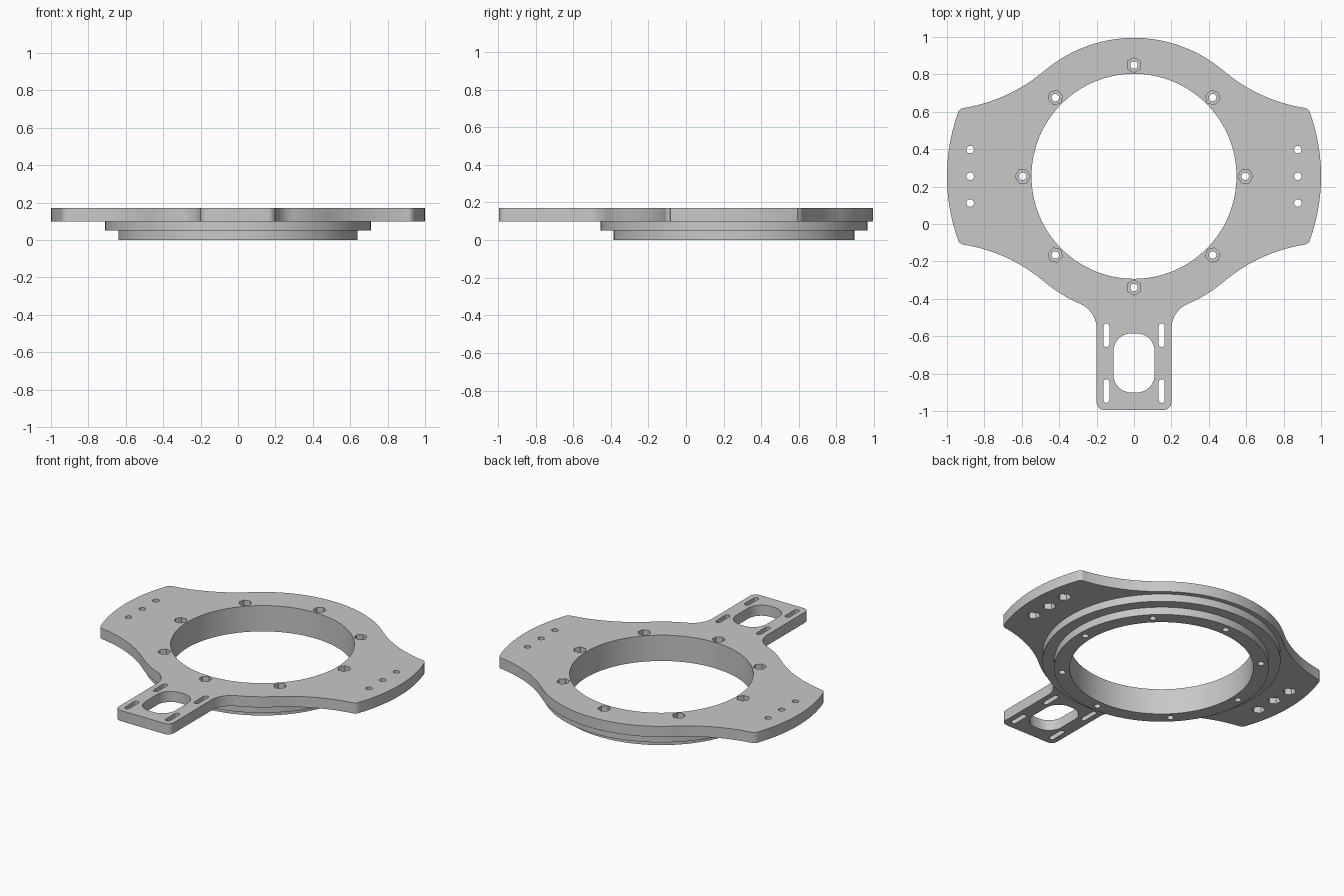
import bpy, bmesh
from math import sin, cos, radians, pi
from mathutils import Vector

if "Cube" in bpy.data.objects:
    bpy.data.objects.remove(bpy.data.objects["Cube"])

CY = 0.255                                  # ring centre along y
BORE, BOLT_R = 0.548, 0.595
Z_LIP, Z_PLATE, Z_TOP = 0.05, 0.10, 0.17

grey = bpy.data.materials.new("light_grey")
grey.use_nodes = True
grey.diffuse_color = (0.58, 0.58, 0.58, 1)
grey.node_tree.nodes["Principled BSDF"].inputs["Base Color"].default_value = grey.diffuse_color


def arc(cx, cy, r, a, b, n=12):
    steps = [radians(a + (b - a) * i / n) for i in range(n + 1)]
    return [(cx + r * cos(t), cy + r * sin(t)) for t in steps]


def prism(bm, pts, z0, z1):
    """Add a closed outline extruded from z0 to z1."""
    face = bm.faces.new([bm.verts.new((x, y, z0)) for x, y in pts])
    top = bmesh.ops.extrude_face_region(bm, geom=[face])["geom"]
    verts = [g for g in top if isinstance(g, bmesh.types.BMVert)]
    bmesh.ops.translate(bm, verts=verts, vec=(0, 0, z1 - z0))


def make(name, bm):
    bmesh.ops.remove_doubles(bm, verts=bm.verts, dist=1e-5)
    bmesh.ops.recalc_face_normals(bm, faces=bm.faces)
    mesh = bpy.data.meshes.new(name)
    bm.to_mesh(mesh)
    bm.free()
    mesh.materials.append(grey)
    ob = bpy.data.objects.new(name, mesh)
    bpy.context.collection.objects.link(ob)
    return ob


def rounded_rect(cx, cy, hx, hy, r):
    pts = []
    for i, (sx, sy) in enumerate([(1, 1), (-1, 1), (-1, -1), (1, -1)]):
        pts += arc(cx + sx * (hx - r), cy + sy * (hy - r), r, 90 * i, 90 * i + 90, 8)
    return unique(pts)


def unique(pts):
    out = []
    for p in pts:
        if all((Vector(p) - Vector(q)).length > 1e-4 for q in out):
            out.append(p)
    return out


# Plate outline: right half relative to the ring centre, then mirrored
flare = (arc(1.048, 1.233, 0.878, 229.6, 261, 20)
         + arc(0.9045, 0.3263, 0.04, 81, 19.84, 6))
half = arc(0, 0, 0.74, 90, 49.6, 20) + flare + arc(0, 0, 1, 19.8, -19.8, 24)
half += [(x, -y) for x, y in reversed(flare)]
half += arc(0, 0, 0.74, -49.6, -67.06, 8) + arc(0.345, -0.815, 0.145, 112.9, 180, 12)
half = [(x, y + CY) for x, y in half] + arc(0.16, -0.954, 0.04, 0, -90, 6)
outline = unique(half + [(-x, y) for x, y in reversed(half)])

bm = bmesh.new()
prism(bm, outline, Z_PLATE, Z_TOP)
plate = make("mounting_plate", bm)

# Stepped flange: profile spun around the ring centre
bm = bmesh.new()
profile = [(BORE, 0), (0.64, 0), (0.64, Z_LIP), (0.71, Z_LIP), (0.71, Z_PLATE), (BORE, Z_PLATE)]
ring = [bm.verts.new((r, CY, z)) for r, z in profile]
edges = [bm.edges.new((ring[i], ring[(i + 1) % len(ring)])) for i in range(len(ring))]
bmesh.ops.spin(bm, geom=ring + edges, cent=(0, CY, 0), axis=(0, 0, 1),
               angle=2 * pi, steps=128, use_merge=True)
flange = make("stepped_flange", bm)

# Hole positions
bolts = [(BOLT_R * cos(radians(a)), CY + BOLT_R * sin(radians(a)), a) for a in range(0, 360, 45)]
side_holes = [(s * 0.876, CY + d, 90) for s in (-1, 1) for d in (-0.143, 0, 0.143)]


def circle(x, y, r, n=24, turn=0):
    return arc(x, y, r, turn, turn + 360, n)[:-1]


# Through cuts: bolt holes, side holes, arm slots and window
bm = bmesh.new()
for x, y, _ in bolts + side_holes:
    prism(bm, circle(x, y, 0.02), -0.1, 0.3)
for x in (-0.148, 0.148):
    for y in (-0.595, -0.893):
        prism(bm, rounded_rect(x, y, 0.016, 0.063, 0.0155), -0.1, 0.3)
prism(bm, rounded_rect(0, -0.743, 0.11, 0.158, 0.095), -0.1, 0.3)
through = make("through_cutter", bm)

bm = bmesh.new()
prism(bm, circle(0, CY, BORE, 128, 90), -0.1, 0.3)
bore = make("bore_cutter", bm)

# Hexagonal nut pockets: bolts from the top, side holes from below
bm = bmesh.new()
for x, y, a in bolts:
    prism(bm, circle(x, y, 0.04, 6, a), Z_TOP - 0.04, 0.3)
for x, y, a in side_holes:
    prism(bm, circle(x, y, 0.04, 6, a), 0, Z_PLATE + 0.04)
pockets = make("pocket_cutter", bm)


def cut(ob, cutters):
    bpy.context.view_layer.objects.active = ob
    for c in cutters:
        mod = ob.modifiers.new("cut", "BOOLEAN")
        mod.operation, mod.solver, mod.object = "DIFFERENCE", "EXACT", c
        bpy.ops.object.modifier_apply(modifier=mod.name)


cut(plate, [bore, pockets, through])
cut(flange, [through])
for c in (bore, pockets, through):
    bpy.data.objects.remove(c)

# Smooth the curved walls, keep the edges sharp
bpy.ops.object.select_all(action="DESELECT")
for ob in (plate, flange):
    ob.select_set(True)
bpy.context.view_layer.objects.active = plate
bpy.ops.object.shade_smooth_by_angle(angle=radians(25))
